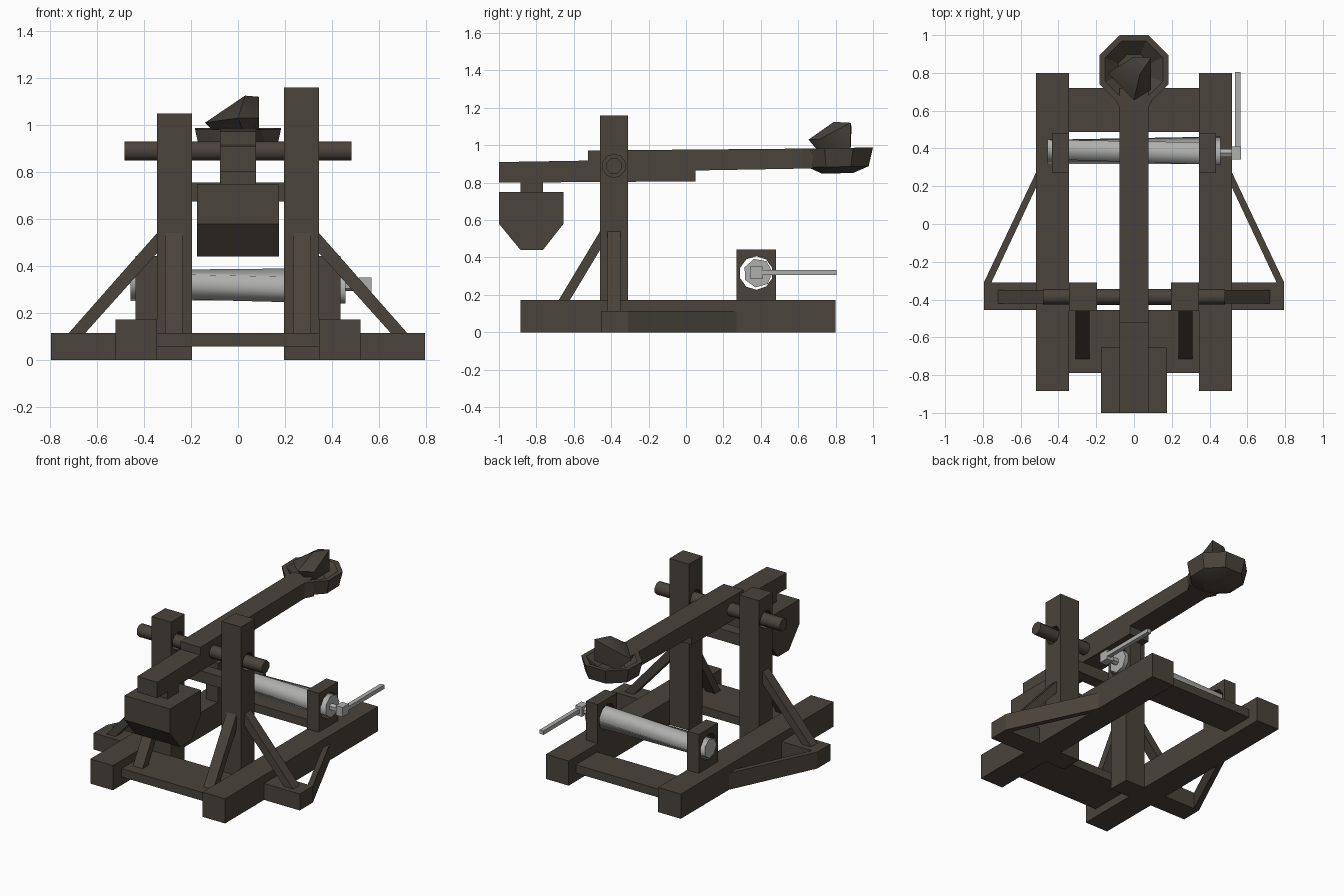
import bpy, bmesh, math
from mathutils import Vector, Matrix

if "Cube" in bpy.data.objects:
    bpy.data.objects.remove(bpy.data.objects["Cube"])


def material(name, rgb):
    m = bpy.data.materials.new(name)
    m.use_nodes = True
    m.diffuse_color = (*rgb, 1)
    m.node_tree.nodes["Principled BSDF"].inputs["Base Color"].default_value = (*rgb, 1)
    return m


wood = material("dark wood", (0.068, 0.056, 0.044))
stone_mat = material("dark stone", (0.06, 0.052, 0.043))
metal = material("pale metal", (0.43, 0.43, 0.42))


def finish(name, bm, mat, smooth=None):
    bmesh.ops.recalc_face_normals(bm, faces=bm.faces)
    me = bpy.data.meshes.new(name)
    bm.to_mesh(me)
    bm.free()
    me.materials.append(mat)
    ob = bpy.data.objects.new(name, me)
    bpy.context.collection.objects.link(ob)
    if smooth:
        bpy.ops.object.select_all(action='DESELECT')
        ob.select_set(True)
        bpy.context.view_layer.objects.active = ob
        bpy.ops.object.shade_smooth_by_angle(angle=math.radians(smooth))
    return ob


def prism(name, outline, low, high, axis, mat=wood):
    """Extrude a 2D outline from low to high along the given axis."""
    place = {"x": lambda a, b, d: (d, a, b),
             "y": lambda a, b, d: (a, d, b),
             "z": lambda a, b, d: (a, b, d)}[axis]
    bm = bmesh.new()
    face = bm.faces.new([bm.verts.new(place(a, b, low)) for a, b in outline])
    out = bmesh.ops.extrude_face_region(bm, geom=[face])
    shift = Vector(place(0, 0, high - low))
    bmesh.ops.translate(bm, vec=shift, verts=[v for v in out["geom"] if isinstance(v, bmesh.types.BMVert)])
    return finish(name, bm, mat)


def box(name, xs, ys, zs, mat=wood):
    x0, x1 = sorted(xs)
    return prism(name, [(ys[0], zs[0]), (ys[1], zs[0]), (ys[1], zs[1]), (ys[0], zs[1])], x0, x1, "x", mat)


def rod(name, x0, x1, y, z, r, sides, mat, twist=0.0, smooth=None, r_end=None):
    """Rod along x, optionally twisted and tapered."""
    bm = bmesh.new()
    rings = []
    for x, turn, rad in ((x0, 0, r), (x1, twist, r_end or r)):
        angles = [2 * math.pi * (i + 0.5) / sides + turn for i in range(sides)]
        rings.append([bm.verts.new((x, y + rad * math.cos(a), z + rad * math.sin(a))) for a in angles])
    for i in range(sides):
        j = (i + 1) % sides
        bm.faces.new((rings[0][i], rings[0][j], rings[1][j], rings[1][i]))
    bm.faces.new(rings[0])
    bm.faces.new(rings[1])
    return finish(name, bm, mat, smooth)


def bore(ob, x0, x1, y, z, r, sides):
    """Cut a hole along x."""
    cutter = rod("hole_cutter", x0, x1, y, z, r, sides, wood)
    cutter.hide_render = True
    mod = ob.modifiers.new("hole", 'BOOLEAN')
    mod.operation, mod.solver, mod.object = 'DIFFERENCE', 'EXACT', cutter
    bpy.context.view_layer.objects.active = ob
    bpy.ops.object.modifier_apply(modifier=mod.name)
    bpy.data.objects.remove(cutter)


AXLE_Y, AXLE_Z = -0.385, 0.89
WINCH_Y, WINCH_Z = 0.375, 0.317

# Frame, posts and braces on both sides
for s, side, post_top in ((1, "left", 1.16), (-1, "right", 1.05)):
    box(side + "_rail", (s * 0.345, s * 0.52), (-0.885, 0.8), (0, 0.172))
    box(side + "_outrigger", (s * 0.52, s * 0.795), (-0.455, -0.31), (0, 0.115))
    prism(side + "_outrigger_strut",
          [(s * 0.795, -0.31), (s * 0.52, 0.27), (s * 0.52, 0.19), (s * 0.755, -0.31)], 0, 0.115, "z")
    post = box(side + "_post", (s * 0.195, s * 0.345), (-0.46, -0.31), (0, post_top))
    bore(post, s * 0.1, s * 0.4, AXLE_Y, AXLE_Z, 0.063, 10)
    prism(side + "_side_brace",
          [(s * 0.72, 0.115), (s * 0.345, 0.54), (s * 0.345, 0.455), (s * 0.65, 0.115)], -0.42, -0.35, "y")
    x0, x1 = sorted((s * 0.235, s * 0.31))
    prism(side + "_front_brace",
          [(-0.715, 0.115), (-0.46, 0.54), (-0.46, 0.44), (-0.655, 0.115)], x0, x1, "x")
    support = box(side + "_winch_support", (s * 0.345, s * 0.435), (0.27, 0.48), (0.17, 0.443))
    bore(support, s * 0.3, s * 0.5, WINCH_Y, WINCH_Z, 0.09, 10)

box("front_cross_beam", (-0.345, 0.345), (-0.79, -0.455), (0.057, 0.115))
box("back_cross_beam", (-0.345, 0.345), (0.487, 0.72), (0.057, 0.115))
box("post_tie_bar", (-0.195, 0.195), (-0.43, -0.345), (0.675, 0.755))

# Throwing arm and its axle
rod("arm_axle", -0.483, 0.483, AXLE_Y, AXLE_Z, 0.044, 8, wood, smooth=50)
prism("throwing_arm",
      [(-1, 0.8), (0.05, 0.807), (0.05, 0.865), (0.72, 0.877), (0.72, 0.983),
       (-0.525, 0.972), (-0.525, 0.918), (-1, 0.91)], -0.077, 0.077, "x")

# Counterweight
box("counterweight_hanger", (-0.077, 0.077), (-0.885, -0.765), (0.745, 0.805))
prism("counterweight",
      [(-1, 0.75), (-0.655, 0.75), (-0.655, 0.58), (-0.765, 0.44), (-0.885, 0.44), (-1, 0.58)],
      -0.175, 0.175, "x")

# Bowl: eight-sided rings running from the underside, over the rim, to the inner floor
bm = bmesh.new()
rings = []
for radius, z, cy in ((0.09, 0.85, 0.81), (0.175, 0.885, 0.815), (0.198, 0.985, 0.817),
                      (0.165, 0.985, 0.817), (0.09, 0.92, 0.815)):
    ring = []
    for i in range(8):
        a = math.pi * (i + 0.5) / 4
        y = cy + radius * math.cos(a)
        ring.append(bm.verts.new((radius * math.sin(a), y, z + 0.02 * (y - cy))))
    rings.append(ring)
for a, b in zip(rings, rings[1:]):
    for i in range(8):
        j = (i + 1) % 8
        bm.faces.new((a[i], a[j], b[j], b[i]))
bm.faces.new(rings[0])
bm.faces.new(rings[-1])
finish("bowl", bm, wood, smooth=25)

# Neck widening from the arm into the bowl
prism("bowl_neck", [(-0.077, 0.62), (0.077, 0.62), (0.11, 0.68), (-0.11, 0.68)], 0.876, 0.98, "z")

# Jagged stone resting in the bowl
bm = bmesh.new()
for co in ((-0.14, 0.8, 1.01), (0, 0.655, 1.03), (0.09, 0.71, 1.03), (0.09, 0.88, 1.12),
           (0.03, 0.79, 1.125), (0, 0.885, 1.1), (0.09, 0.88, 0.97), (-0.06, 0.84, 0.93),
           (0.04, 0.74, 0.93)):
    bm.verts.new(co)
bmesh.ops.convex_hull(bm, input=bm.verts)
finish("stone", bm, stone_mat, smooth=50)

# Winch drum and crank
rod("winch_drum", -0.458, 0.458, WINCH_Y + 0.01, WINCH_Z, 0.068, 7, metal, twist=0.5, smooth=60, r_end=0.078)
rod("crank_shaft", 0.455, 0.52, WINCH_Y, WINCH_Z, 0.024, 6, metal)
box("crank_hub", (0.515, 0.567), (0.342, 0.41), (0.285, 0.352), metal)
box("crank_handle", (0.535, 0.565), (0.4, 0.805), (0.305, 0.333), metal)
